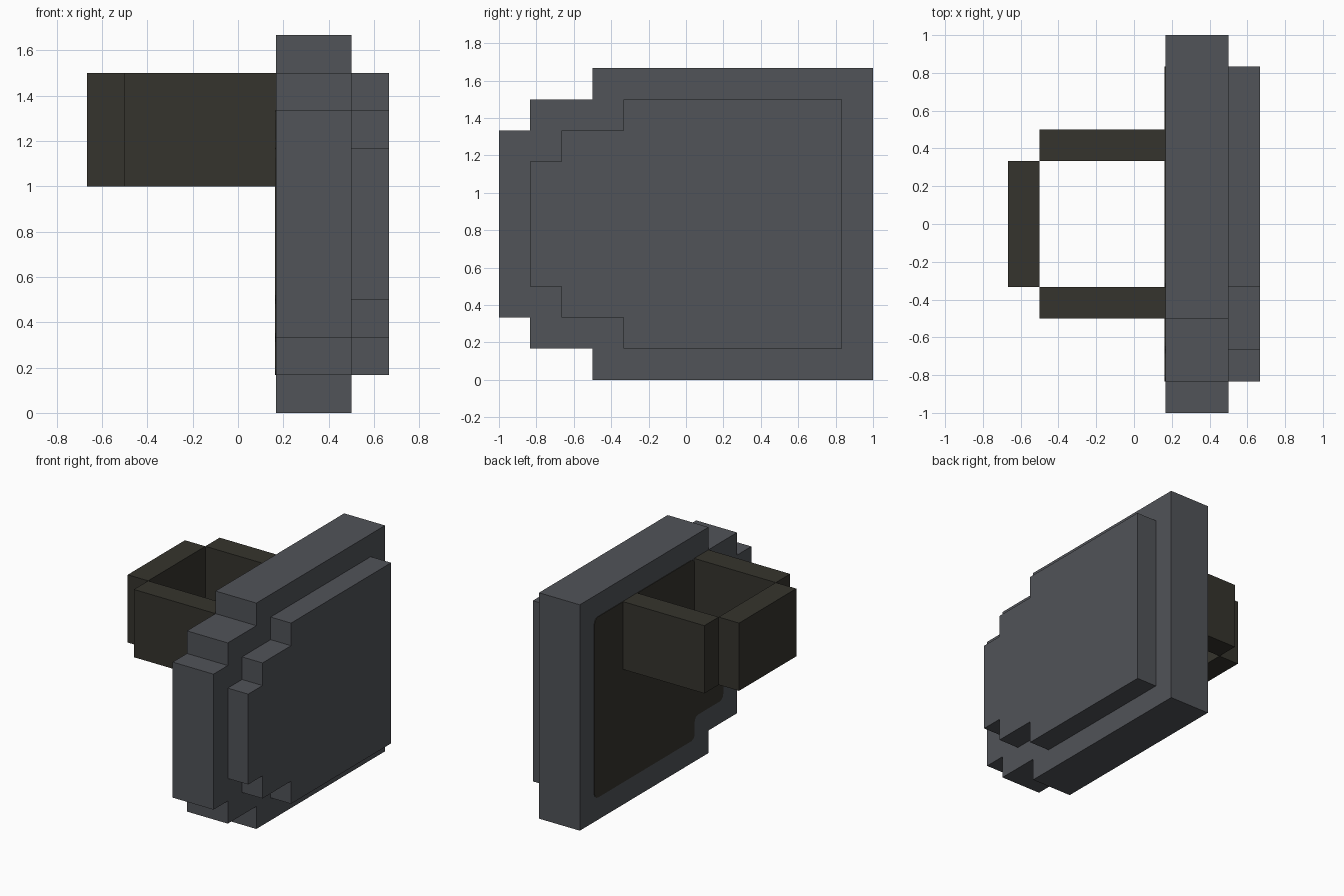
import bpy
import bmesh

if "Cube" in bpy.data.objects:
    bpy.data.objects.remove(bpy.data.objects["Cube"])

U = 1 / 6  # grid step of the blocky design


def material(name, color):
    m = bpy.data.materials.new(name)
    m.diffuse_color = (*color, 1)
    m.use_nodes = True
    m.node_tree.nodes["Principled BSDF"].inputs["Base Color"].default_value = m.diffuse_color
    return m


GREY = material("slate grey", (0.082, 0.087, 0.098))
DARK = material("dark olive leather", (0.036, 0.034, 0.026))


def finish(name, bm, mat):
    bmesh.ops.recalc_face_normals(bm, faces=bm.faces)
    mesh = bpy.data.meshes.new(name)
    bm.to_mesh(mesh)
    bm.free()
    mesh.materials.append(mat)
    obj = bpy.data.objects.new(name, mesh)
    bpy.context.collection.objects.link(obj)
    return obj


def slab(name, half_profile, x0, x1, mat, rounding=0):
    """Extrude a (y, z) outline, mirrored about z = 5 U, along x."""
    lower = [(y, 10 - z) for y, z in reversed(half_profile)]
    bm = bmesh.new()
    verts = [bm.verts.new((x0, y * U, z * U)) for y, z in half_profile + lower]
    if rounding:
        face = bm.faces.new(verts)
        bmesh.ops.bevel(bm, geom=bm.verts[:], offset=rounding, segments=3,
                        profile=0.5, affect='VERTICES')
        face = bm.faces[:]
    else:
        face = [bm.faces.new(verts)]
    ext = bmesh.ops.extrude_face_region(bm, geom=face, use_keep_orig=True)
    top = [v for v in ext["geom"] if isinstance(v, bmesh.types.BMVert)]
    bmesh.ops.translate(bm, verts=top, vec=(x1 - x0, 0, 0))
    return finish(name, bm, mat)


def box(name, x, y, z, mat):
    bm = bmesh.new()
    bmesh.ops.create_cube(bm, size=1)
    for v in bm.verts:
        v.co = [(b[0] + b[1]) / 2 * U + c * (b[1] - b[0]) * U
                for b, c in zip((x, y, z), v.co)]
    return finish(name, bm, mat)


# Stepped outlines, upper half only
outer = [(-6, 8), (-5, 8), (-5, 9), (-3, 9), (-3, 10), (6, 10)]
inner = [(-5, 7), (-4, 7), (-4, 8), (-2, 8), (-2, 9), (5, 9)]

# Main shield board, raised face plate and rear lining
slab("shield_body", outer, U, 3 * U, GREY)
slab("face_plate", inner, 3 * U, 4 * U, GREY)
slab("back_lining", inner, U - 0.004, U + 0.002, DARK, rounding=0.04)

# Arm strap: two side pieces and an end piece
for side, name in ((-1, "strap_front"), (1, "strap_back")):
    box(name, (-3, 1), sorted((2 * side, 3 * side)), (6, 9), DARK)
box("strap_end", (-4, -3), (-2, 2), (6, 9), DARK)
